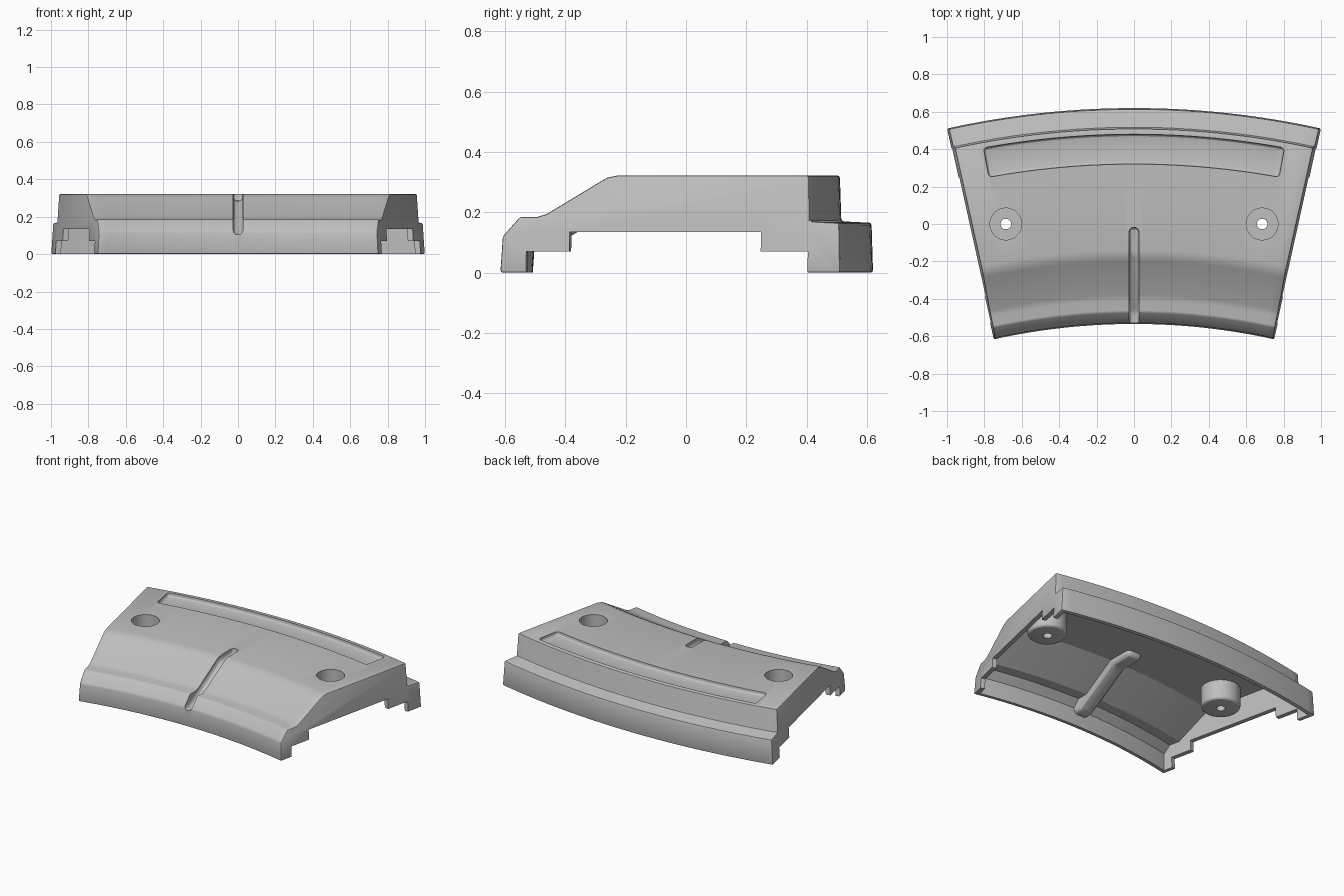
import bpy, bmesh, math
from mathutils import Matrix

cube = bpy.data.objects.get("Cube")
if cube:
    bpy.data.objects.remove(cube)

AXIS_Y = -4.0                   # centre of the arc
HALF = math.radians(12.5)       # half of the sector angle
DRAFT = 0.06                    # inward lean of the end walls

grey = bpy.data.materials.new("light_grey")
grey.use_nodes = True
colour = (0.52, 0.52, 0.52, 1)
grey.diffuse_color = colour
grey.node_tree.nodes["Principled BSDF"].inputs["Base Color"].default_value = colour


def finish(name, bm):
    bmesh.ops.recalc_face_normals(bm, faces=bm.faces)
    mesh = bpy.data.meshes.new(name)
    bm.to_mesh(mesh)
    bm.free()
    mesh.materials.append(grey)
    obj = bpy.data.objects.new(name, mesh)
    bpy.context.collection.objects.link(obj)
    return obj


def sector(name, profile, half, inset=0.0, steps=32):
    """Sweep a closed (radius, height) profile around the arc axis."""
    bm = bmesh.new()
    rings = []
    for i in range(steps + 1):
        t = 2 * i / steps - 1
        ring = []
        for r, z in profile:
            a = t * (half - (DRAFT * z + inset) / r)
            ring.append(bm.verts.new((r * math.sin(a), AXIS_Y + r * math.cos(a), z)))
        rings.append(ring)
    n = len(profile)
    for a, b in zip(rings, rings[1:]):
        for j in range(n):
            k = (j + 1) % n
            bm.faces.new((a[j], a[k], b[k], b[j]))
    bm.faces.new(rings[0])
    bm.faces.new(rings[-1])
    return finish(name, bm)


def plate(name, points, half_width):
    """Extrude a side-view (y, z) outline across x."""
    bm = bmesh.new()
    face = bm.faces.new([bm.verts.new((-half_width, y, z)) for y, z in points])
    out = bmesh.ops.extrude_face_region(bm, geom=[face])
    verts = [v for v in out["geom"] if isinstance(v, bmesh.types.BMVert)]
    bmesh.ops.translate(bm, verts=verts, vec=(2 * half_width, 0, 0))
    return finish(name, bm)


def cylinder(name, x, radius, bottom, top):
    bm = bmesh.new()
    bmesh.ops.create_cone(bm, cap_ends=True, segments=40, radius1=radius,
                          radius2=radius, depth=top - bottom,
                          matrix=Matrix.Translation((x, 0, (top + bottom) / 2)))
    return finish(name, bm)


def apply(obj, mod):
    bpy.context.view_layer.objects.active = obj
    bpy.ops.object.modifier_apply(modifier=mod.name)


def round_edges(obj, width, segments=3, angle=25):
    mod = obj.modifiers.new("round", "BEVEL")
    mod.width, mod.segments = width, segments
    mod.limit_method, mod.angle_limit = "ANGLE", math.radians(angle)
    apply(obj, mod)
    return obj


def cut(obj, cutter):
    mod = obj.modifiers.new("cut", "BOOLEAN")
    mod.operation, mod.solver, mod.object = "DIFFERENCE", "EXACT", cutter
    apply(obj, mod)
    bpy.data.objects.remove(cutter)


# Outer body
cover = sector("curved_cover", [
    (3.465, 0), (3.472, .12), (3.53, .185), (3.59, .185), (3.62, .194),
    (3.80, .301), (3.825, .315), (3.86, .322), (4.51, .322), (4.515, .17),
    (4.615, .165), (4.62, 0)], HALF)
round_edges(cover, .008, 2)

# Hollow inside, leaving material for the slot channel and screw bosses
hollow = sector("hollow", [
    (3.49, -.03), (3.50, .11), (3.545, .155), (3.615, .155), (3.845, .292),
    (4.48, .292), (4.485, .135), (4.59, .135), (4.595, -.03)], HALF, .03)

floor = [(-.165, .285), (-.47, .105)]
channel = plate("slot_channel", [(.015, .255), (floor[0][0] + .01, .255),
                (floor[1][0] + .01, .075), (-.56, .075), (-.56, .5), (.015, .5)], .055)
cut(hollow, round_edges(channel, .03))
for x in (-.685, .685):
    cut(hollow, round_edges(cylinder("screw_boss", x, .12, .16, .5), .02))
cut(cover, hollow)

# Stepped notches under the end walls
cut(cover, sector("low_notch", [(3.554, -.05), (3.554, .07), (4.51, .07), (4.51, -.05)], HALF * 1.2))
cut(cover, sector("high_notch", [(3.70, -.05), (3.70, .135), (4.35, .135), (4.35, -.05)], HALF * 1.2))

# Centre slot running down the slope
slot = plate("slot", [(-.018, .285), *floor, (-.62, .105), (-.62, .5), (-.018, .5)], .026)
cut(cover, round_edges(slot, .022))

# Screw holes
for x in (-.685, .685):
    cut(cover, cylinder("counterbore", x, .085, .2, .5))
    cut(cover, cylinder("through_hole", x, .028, .05, .4))

# Shallow curved pocket along the rear
pocket = sector("pocket", [(4.32, .297), (4.32, .4), (4.48, .4), (4.48, .297)], math.radians(10.6))
cut(cover, round_edges(pocket, .02))

bpy.ops.object.select_all(action="DESELECT")
cover.select_set(True)
bpy.context.view_layer.objects.active = cover
bpy.ops.object.shade_smooth_by_angle(angle=math.radians(28))
